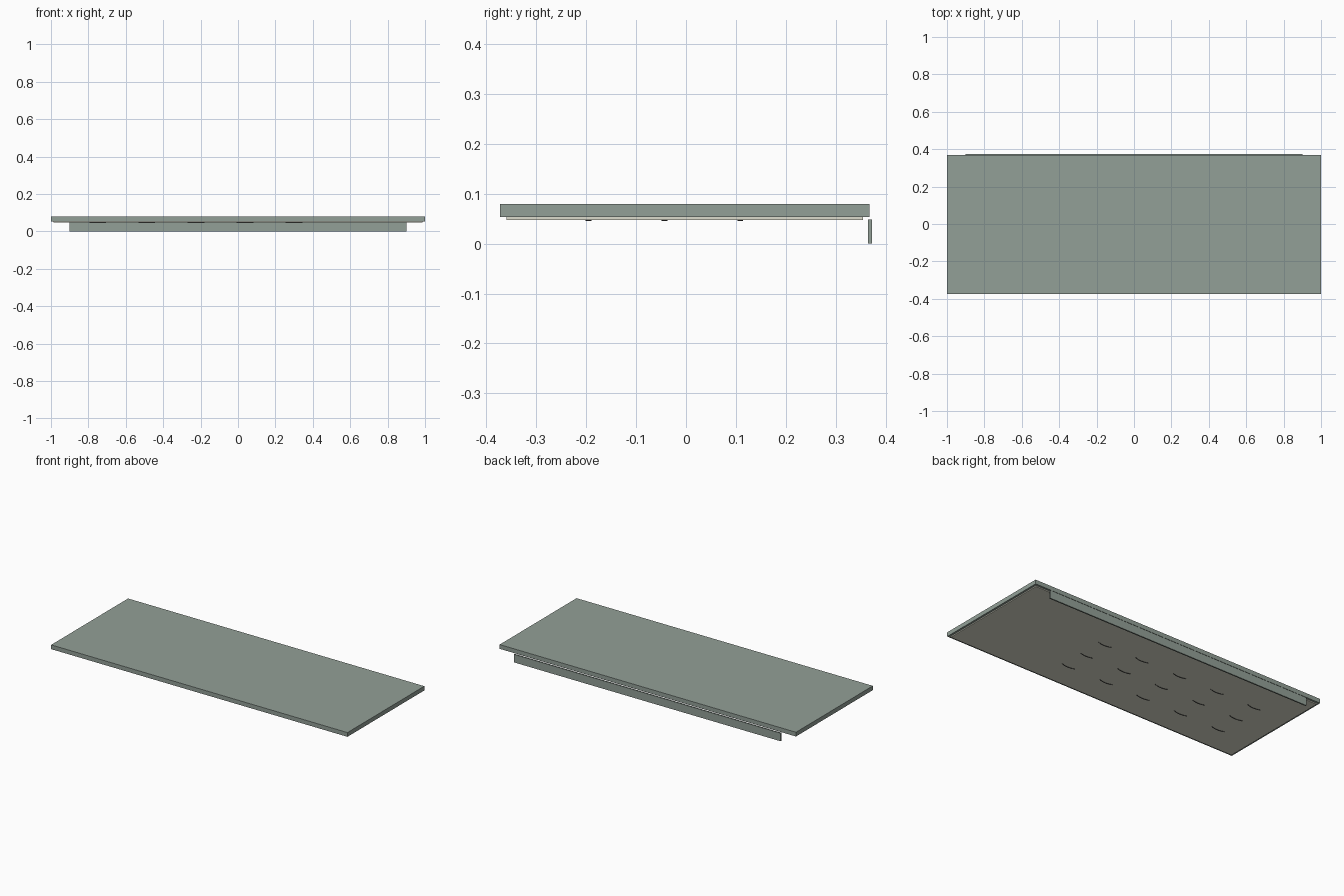
import bpy, bmesh, math

if "Cube" in bpy.data.objects:
    bpy.data.objects.remove(bpy.data.objects["Cube"])


def material(name, rgb):
    m = bpy.data.materials.new(name)
    m.diffuse_color = (*rgb, 1)
    m.use_nodes = True
    m.node_tree.nodes["Principled BSDF"].inputs["Base Color"].default_value = m.diffuse_color
    return m


SLATE = material("slate_green", (0.29, 0.35, 0.31))
CREAM = material("warm_cream", (0.72, 0.72, 0.61))
DARK = material("dark", (0.04, 0.04, 0.04))


def finish(name, bm, mat):
    bmesh.ops.recalc_face_normals(bm, faces=bm.faces)
    me = bpy.data.meshes.new(name)
    bm.to_mesh(me)
    bm.free()
    me.materials.append(mat)
    ob = bpy.data.objects.new(name, me)
    bpy.context.collection.objects.link(ob)
    return ob


def box(name, x, y, z, mat):
    """Axis-aligned box from (min, max) ranges."""
    bm = bmesh.new()
    bmesh.ops.create_cube(bm, size=1)
    for v in bm.verts:
        v.co = [r[0] if c < 0 else r[1] for c, r in zip(v.co, (x, y, z))]
    return finish(name, bm, mat)


# Table top, underside panel and rear rail
box("table_top", (-1, 1), (-0.373, 0.368), (0.054, 0.08), SLATE)
box("underside_panel", (-0.987, 0.987), (-0.36, 0.355), (0.048, 0.054), CREAM)
box("rear_rail", (-0.9, 0.9), (0.365, 0.373), (0, 0.049), SLATE)


def arc_rib(name, cx, cy, half=0.045, sag=0.009, width=0.003, steps=10):
    """Thin curved rib, bowed towards the front, on the underside."""
    radius = (half ** 2 + sag ** 2) / (2 * sag)
    span = math.asin(half / radius)
    bm = bmesh.new()
    rings = []
    for i in range(steps + 1):
        a = span * (2 * i / steps - 1)
        ring = []
        for dr, z in ((0, 0.046), (width, 0.046), (width, 0.0485), (0, 0.0485)):
            r = radius - dr
            ring.append(bm.verts.new((cx + r * math.sin(a),
                                      cy - 0.006 + radius - r * math.cos(a), z)))
        rings.append(ring)
    for a, b in zip(rings, rings[1:]):
        for k in range(4):
            bm.faces.new((a[k], a[(k + 1) % 4], b[(k + 1) % 4], b[k]))
    bm.faces.new(rings[0])
    bm.faces.new(rings[-1])
    return finish(name, bm, DARK)


# Three rows of five ribs
for row in range(3):
    for col in range(5):
        arc_rib(f"underside_rib_{row}_{col}", -0.75 + 0.2625 * col,
                -0.195 + 0.152 * row, DARK and 0.045)
